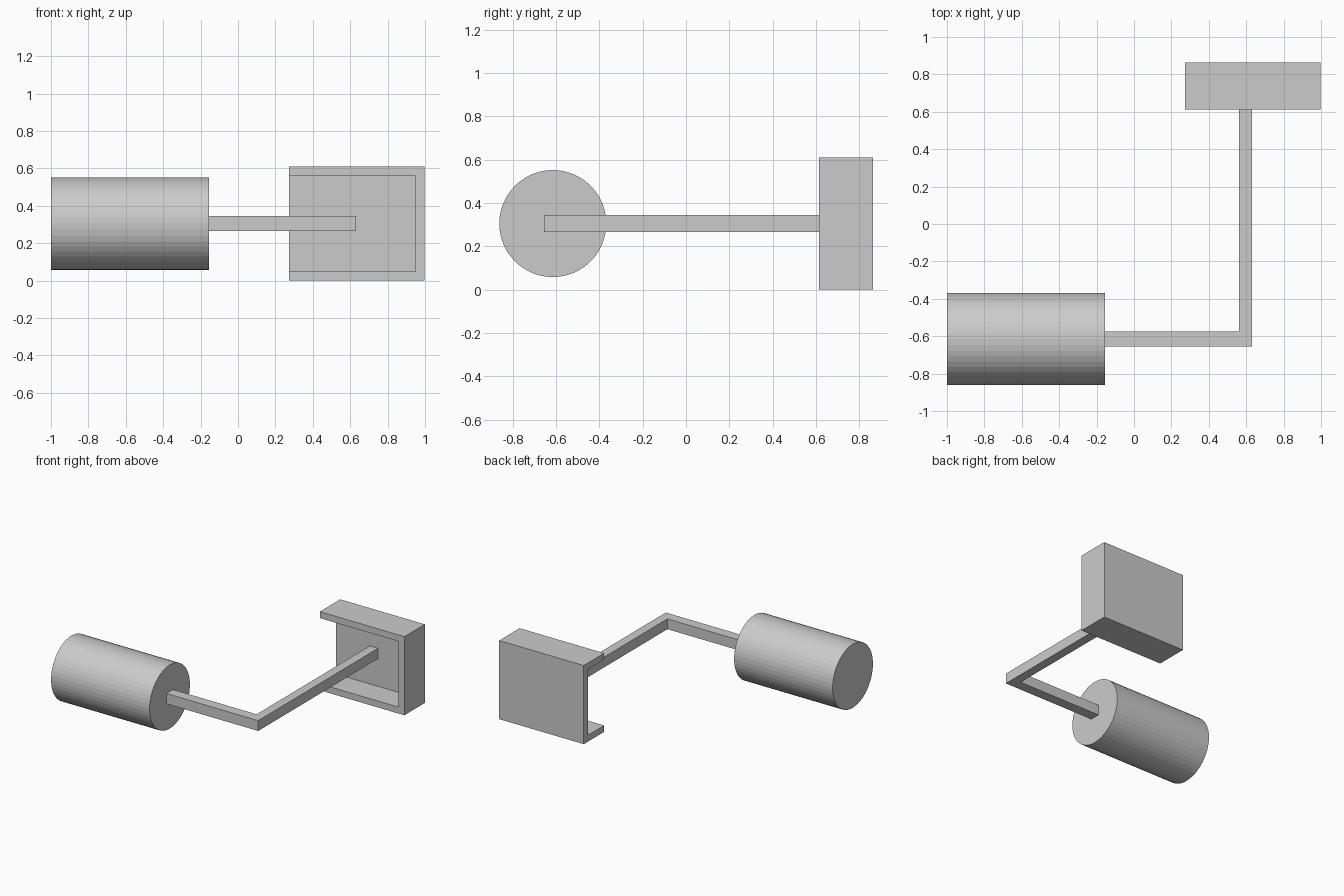
import bpy
import bmesh
from mathutils import Matrix, Vector

if "Cube" in bpy.data.objects:
    bpy.data.objects.remove(bpy.data.objects["Cube"])

grey = bpy.data.materials.new("plain grey")
grey.use_nodes = True
colour = (0.6, 0.6, 0.6, 1)
grey.diffuse_color = colour
grey.node_tree.nodes["Principled BSDF"].inputs["Base Color"].default_value = colour


def finish(name, bm):
    bmesh.ops.recalc_face_normals(bm, faces=bm.faces)
    mesh = bpy.data.meshes.new(name)
    bm.to_mesh(mesh)
    bm.free()
    mesh.materials.append(grey)
    obj = bpy.data.objects.new(name, mesh)
    bpy.context.collection.objects.link(obj)
    return obj


def extrude_profile(name, points, offset):
    bm = bmesh.new()
    face = bm.faces.new([bm.verts.new(p) for p in points])
    result = bmesh.ops.extrude_face_region(bm, geom=[face], use_keep_orig=True)
    moved = [g for g in result["geom"] if isinstance(g, bmesh.types.BMVert)]
    bmesh.ops.translate(bm, vec=Vector(offset), verts=moved)
    return finish(name, bm)


MID_Z = 0.305
LEFT, RIGHT = 0.273, 0.998
FRONT, BACK = 0.613, 0.863
HEIGHT, WALL = 0.61, 0.05

# Handle grip: faceted cylinder lying along x
x0, x1 = -1.0, -0.155
bm = bmesh.new()
bmesh.ops.create_cone(
    bm, cap_ends=True, segments=48, radius1=0.247, radius2=0.247, depth=x1 - x0,
    matrix=Matrix.Translation(((x0 + x1) / 2, -0.615, MID_Z)) @ Matrix.Rotation(1.570796, 4, "Y"))
finish("grip", bm)

# Crank arm: square L-shaped bar from the grip to the bracket's back wall
bar = 0.08
outer_x, outer_y = 0.632, -0.655
end_y = BACK - WALL
arm = [(x1, outer_y), (outer_x, outer_y), (outer_x, end_y),
       (outer_x - 0.07, end_y), (outer_x - 0.07, outer_y + bar), (x1, outer_y + bar)]
extrude_profile("crank_arm", [(x, y, MID_Z - bar / 2) for x, y in arm], (0, 0, bar))

# Bracket: channel open to the front and to one side
channel = [(FRONT, 0), (BACK, 0), (BACK, HEIGHT), (FRONT, HEIGHT),
           (FRONT, HEIGHT - WALL), (BACK - WALL, HEIGHT - WALL),
           (BACK - WALL, WALL), (FRONT, WALL)]
extrude_profile("bracket_channel", [(LEFT, y, z) for y, z in channel],
                (RIGHT - WALL - LEFT, 0, 0))

# Bracket end wall
wall = [(FRONT, 0), (BACK, 0), (BACK, HEIGHT), (FRONT, HEIGHT)]
extrude_profile("bracket_end_wall", [(RIGHT - WALL, y, z) for y, z in wall], (WALL, 0, 0))
